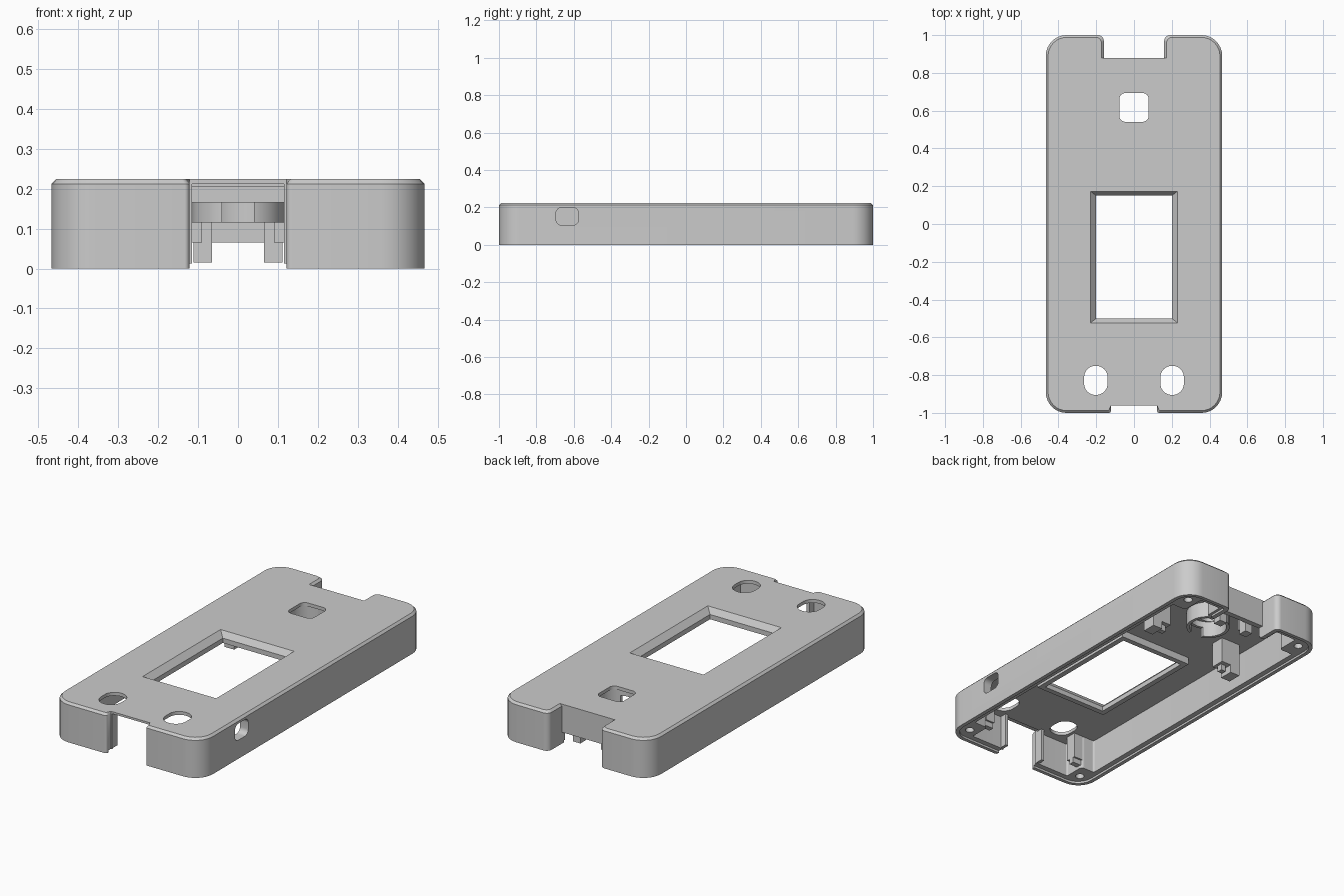
import bpy, bmesh, math
from mathutils import Vector

old = bpy.data.objects.get("Cube")
if old:
    bpy.data.objects.remove(old, do_unlink=True)

grey = bpy.data.materials.new("plain grey")
grey.use_nodes = True
COLOUR = (0.6, 0.6, 0.6, 1)
grey.diffuse_color = COLOUR
grey.node_tree.nodes["Principled BSDF"].inputs["Base Color"].default_value = COLOUR


def fillet(corners, steps=8):
    """Round each (x, y, radius) corner of a polygon."""
    out = []
    for i, (x, y, r) in enumerate(corners):
        p = Vector((x, y))
        if r == 0:
            out.append(p)
            continue
        a = (Vector(corners[i - 1][:2]) - p).normalized()
        b = (Vector(corners[(i + 1) % len(corners)][:2]) - p).normalized()
        half = a.angle(b) / 2
        centre = p + (a + b).normalized() * r / math.sin(half)
        start = p + a * r / math.tan(half) - centre
        end = p + b * r / math.tan(half) - centre
        sweep = math.atan2(start.x * end.y - start.y * end.x, start.dot(end))
        first = math.atan2(start.y, start.x)
        for k in range(steps + 1):
            t = first + sweep * k / steps
            out.append(centre + r * Vector((math.cos(t), math.sin(t))))
    return out


def mirrored(half):
    """Complete a right-hand outline (front to back) across x = 0."""
    return half + [(-x, y, r) for x, y, r in reversed(half)]


def rounded_rect(cx, cy, hx, hy, r):
    return fillet([(cx - hx, cy - hy, r), (cx + hx, cy - hy, r),
                   (cx + hx, cy + hy, r), (cx - hx, cy + hy, r)])


def loft(name, layers):
    """Solid through matching outlines at rising heights."""
    bm = bmesh.new()
    rings = [[bm.verts.new((p[0], p[1], z)) for p in pts] for pts, z in layers]
    n = len(rings[0])
    for low, high in zip(rings, rings[1:]):
        for i in range(n):
            j = (i + 1) % n
            bm.faces.new((low[i], low[j], high[j], high[i]))
    bm.faces.new(rings[0][::-1])
    bm.faces.new(rings[-1])
    bmesh.ops.recalc_face_normals(bm, faces=bm.faces)
    mesh = bpy.data.meshes.new(name)
    bm.to_mesh(mesh)
    bm.free()
    mesh.materials.append(grey)
    obj = bpy.data.objects.new(name, mesh)
    bpy.context.collection.objects.link(obj)
    return obj


def prism(name, pts, z0, z1):
    return loft(name, [(pts, z0), (pts, z1)])


def box(name, x0, x1, y0, y1, z0, z1):
    return prism(name, [(x0, y0), (x1, y0), (x1, y1), (x0, y1)], z0, z1)


def cut(target, cutter):
    mod = target.modifiers.new("cut", "BOOLEAN")
    mod.operation = "DIFFERENCE"
    mod.solver = "EXACT"
    mod.object = cutter
    bpy.context.view_layer.objects.active = target
    bpy.ops.object.modifier_apply(modifier=mod.name)
    bpy.data.objects.remove(cutter, do_unlink=True)


def outline(d):
    """Case footprint, inset by d, with a front port gap and a rear notch."""
    return fillet(mirrored([
        (0.122, -0.96, 0), (0.122 + d, -1 + d, 0.012), (0.467 - d, -1 + d, 0.11 - d),
        (0.467 - d, 1 - d, 0.11 - d), (0.16 + d, 1 - d, 0.03), (0.16 + d, 0.88, 0)]))


TOP, CEILING, LEDGE = 0.224, 0.205, 0.012

# outer shell with chamfered top edge
case = loft("case_shell", [(outline(0), 0), (outline(0), TOP - 0.012), (outline(0.012), TOP)])

# hollow interior leaving corner screw bosses
cavity = fillet(mirrored([(0.33, -0.95, 0.01), (0.33, -0.83, 0.02), (0.415, -0.83, 0.01),
                          (0.415, 0.82, 0.01), (0.33, 0.82, 0.02), (0.33, 0.95, 0.01),
                          (0.2, 0.95, 0.01), (0.2, 0.85, 0.01)]))
cut(case, prism("cavity", cavity, -0.1, CEILING))

# stepped lip around the open underside
lip = fillet(mirrored([(0.445, -0.98, 0.09), (0.445, 0.98, 0.09),
                       (0.185, 0.98, 0.02), (0.185, 0.86, 0.01)]))
cut(case, prism("lip", lip, -0.1, LEDGE))

# port gap under the front plate, and the raised rear wall edge
cut(case, box("port_gap", -0.115, 0.115, -1.1, -0.93, -0.1, 0.212))
cut(case, box("rear_gap", -0.16, 0.16, 0.84, 0.9, -0.1, 0.065))

# screen window with sloping bezel and a rim below the plate
rim = box("window_rim", -0.23, 0.23, -0.53, 0.18, 0.165, CEILING + 0.003)
rects = [([(-x, -0.175 - y), (x, -0.175 - y), (x, -0.175 + y), (-x, -0.175 + y)], z)
         for x, y, z in ((0.2, 0.325, 0.1), (0.2, 0.325, 0.192), (0.23, 0.348, TOP), (0.23, 0.348, 0.3))]
for part in (case, rim):
    cut(part, loft("window", rects))

# button openings in the top
cut(case, prism("rear_button", rounded_rect(0, 0.617, 0.078, 0.076, 0.032), 0.1, 0.3))
for side in (-1, 1):
    cut(case, prism("front_button", rounded_rect(side * 0.202, -0.828, 0.062, 0.077, 0.06), 0.1, 0.3))

# rounded opening in the left side wall
cutter = prism("side_hole", rounded_rect(0.152, -0.635, 0.047, 0.06, 0.03), 0.4, 0.5)
for v in cutter.data.vertices:
    v.co = (v.co.z, v.co.y, v.co.x)
cutter.data.flip_normals()
cut(case, cutter)

# screw holes
for sx in (-1, 1):
    for sy in (-1, 1):
        cut(case, prism("screw_hole", rounded_rect(sx * 0.385, sy * 0.91, 0.023, 0.023, 0.0225), -0.1, 0.13))

# guide collar around the rear button, slotted at the front
collar = prism("button_collar", rounded_rect(0, 0.617, 0.115, 0.115, 0.114), 0.115, CEILING + 0.003)
cut(collar, prism("collar_bore", rounded_rect(0, 0.617, 0.098, 0.098, 0.097), 0, 0.3))
cut(collar, box("collar_slot", -0.04, 0.04, 0.4, 0.6, 0.1, 0.17))

# inner posts, clips and port cheeks in pairs; the last value shifts the left one back
ROOT = CEILING + 0.003
pairs = {
    "rear_leg": (0.065, 0.112, 0.80, 0.85, 0.015, ROOT, 0),
    "rear_leg_step": (0.09, 0.115, 0.76, 0.80, 0.065, ROOT, 0),
    "board_post": (0.23, 0.29, 0.38, 0.46, 0.06, ROOT, 0.12),
    "board_clip": (0.29, 0.35, 0.38, 0.46, 0.015, ROOT, 0.12),
    "post_pin": (0.245, 0.275, 0.405, 0.435, 0.025, 0.07, 0.12),
    "port_cheek": (0.116, 0.134, -0.955, -0.91, 0.015, ROOT, 0),
    "front_clip": (0.28, 0.335, -0.89, -0.83, 0.06, ROOT, 0),
    "front_clip_step": (0.28, 0.335, -0.87, -0.84, 0.03, 0.06, 0),
}
inner = [collar, rim]
for name, (x0, x1, y0, y1, z0, z1, back) in pairs.items():
    inner.append(box("left_" + name, x0, x1, y0 + back, y1 + back, z0, z1))
    inner.append(box("right_" + name, -x1, -x0, y0, y1, z0, z1))

# smooth rounded walls, keep edges sharp
bpy.ops.object.select_all(action="DESELECT")
for obj in [case] + inner:
    obj.select_set(True)
bpy.context.view_layer.objects.active = case
bpy.ops.object.shade_smooth_by_angle(angle=math.radians(25))
